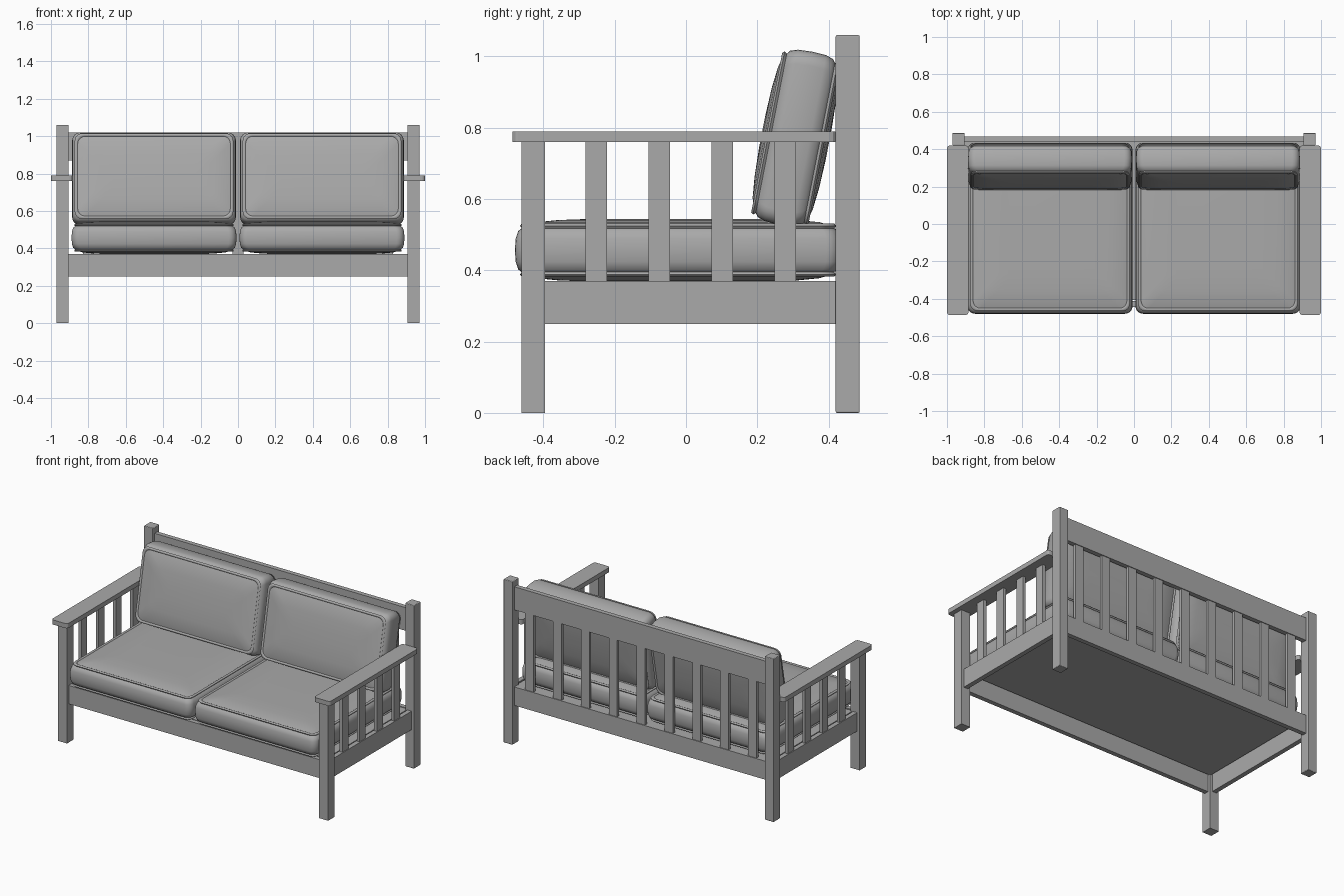
import bpy
import bmesh
from math import radians, cos, sin, pi

cube = bpy.data.objects.get("Cube")
if cube:
    bpy.data.objects.remove(cube, do_unlink=True)

GREY = (0.4, 0.4, 0.4, 1)
grey = bpy.data.materials.new("plain_grey")
grey.use_nodes = True
grey.diffuse_color = GREY
bsdf = next(n for n in grey.node_tree.nodes if n.type == "BSDF_PRINCIPLED")
bsdf.inputs["Base Color"].default_value = GREY


def add_object(name, bm):
    bmesh.ops.recalc_face_normals(bm, faces=bm.faces)
    mesh = bpy.data.meshes.new(name)
    bm.to_mesh(mesh)
    bm.free()
    mesh.materials.append(grey)
    obj = bpy.data.objects.new(name, mesh)
    bpy.context.collection.objects.link(obj)
    return obj


def box(name, x, y, z, soften=0.0, upright_only=False):
    """Board given by its (min, max) range on each axis."""
    bm = bmesh.new()
    bmesh.ops.create_cube(bm, size=1)
    for v in bm.verts:
        v.co = [r[0] if c < 0 else r[1] for c, r in zip(v.co, (x, y, z))]
    if soften:
        edges = [e for e in bm.edges if not upright_only
                 or abs(e.verts[0].co.z - e.verts[1].co.z) > 0.001]
        bmesh.ops.bevel(bm, geom=edges, offset=soften, segments=3,
                        profile=0.5, affect="EDGES")
    return add_object(name, bm)


def around(centre, size):
    return (centre - size / 2, centre + size / 2)


def side_range(side, low, high):
    return tuple(sorted((side * low, side * high)))


def rounded_ring(bm, hx, hy, z, r=0.04, steps=5):
    ring = []
    for i, (sx, sy) in enumerate(((1, 1), (-1, 1), (-1, -1), (1, -1))):
        for k in range(steps + 1):
            a = (i + k / steps) * pi / 2
            ring.append(bm.verts.new((sx * (hx - r) + r * cos(a),
                                      sy * (hy - r) + r * sin(a), z)))
    return ring


def cushion(name, hx, hy, h, location, tilt=0.0):
    """Padded box: crowned faces, a piped seam on both rims, bulging sides."""
    # each pair is inset from the outline and depth below the crown
    half = [(0.2, 0), (0.12, 0.003), (0.06, 0.009), (0.03, 0.018),
            (0.026, 0.013), (0.019, 0.013), (0.014, 0.019), (0.019, 0.026),
            (0.009, 0.034), (0.002, 0.055)]
    profile = [(i, h - d) for i, d in half] + [(0, 0)]
    profile += [(i, d - h) for i, d in reversed(half)]
    bm = bmesh.new()
    rings = [rounded_ring(bm, hx - i, hy - i, z) for i, z in profile]
    for a, b in zip(rings, rings[1:]):
        for k in range(len(a)):
            n = (k + 1) % len(a)
            bm.faces.new((a[k], a[n], b[n], b[k]))
    bm.faces.new(rings[0])
    bm.faces.new(rings[-1])
    obj = add_object(name, bm)
    obj.location = location
    obj.rotation_euler.x = tilt
    bpy.ops.object.select_all(action="DESELECT")
    obj.select_set(True)
    bpy.context.view_layer.objects.active = obj
    bpy.ops.object.shade_smooth_by_angle(angle=radians(50))


POST_X = 0.9375
FRONT_Y, BACK_Y = -0.428, 0.4535
RAIL_Z = (0.25, 0.37)
THICK = 0.03
SLAT_W, SLAT_T = 0.06, 0.02

# Side frames: posts, arm, lower rail and slats
for label, side in (("left", 1), ("right", -1)):
    post = side_range(side, 0.905, 0.97)
    centre = side * POST_X
    box(label + "_front_post", post, around(FRONT_Y, 0.066), (0, 0.76))
    box(label + "_back_post", post, around(BACK_Y, 0.067), (0, 1.06), 0.004)
    box(label + "_arm", side_range(side, 0.885, 1.0), (-0.487, 0.42),
        (0.76, 0.79), 0.016, upright_only=True)
    box(label + "_side_rail", around(centre, THICK), (-0.396, 0.42), RAIL_Z)
    for i in range(4):
        box(f"{label}_arm_slat_{i + 1}", around(centre, SLAT_T),
            around(-0.252 + i * 0.1767, SLAT_W), (0.37, 0.76))

# Front and back rails
span = (-0.905, 0.905)
box("front_rail", span, around(FRONT_Y, THICK), RAIL_Z)
box("back_lower_rail", span, around(BACK_Y, THICK), RAIL_Z)
box("back_top_rail", span, around(BACK_Y, THICK), (0.87, 1.02))

# Back slats
for i in range(9):
    box(f"back_slat_{i + 1}", around((i - 4) * 0.2, SLAT_W),
        around(BACK_Y, SLAT_T), (0.37, 0.87))

# Seat support panel
box("seat_panel", (-0.915, 0.915), (-0.405, 0.435), (0.358, 0.368))

# Cushions
for label, side in (("left", 1), ("right", -1)):
    cushion(label + "_seat_cushion", 0.441, 0.4575, 0.0875,
            (side * 0.449, -0.0225, 0.4565))
    cushion(label + "_back_cushion", 0.438, 0.247, 0.095,
            (side * 0.449, 0.307, 0.771), radians(79))
